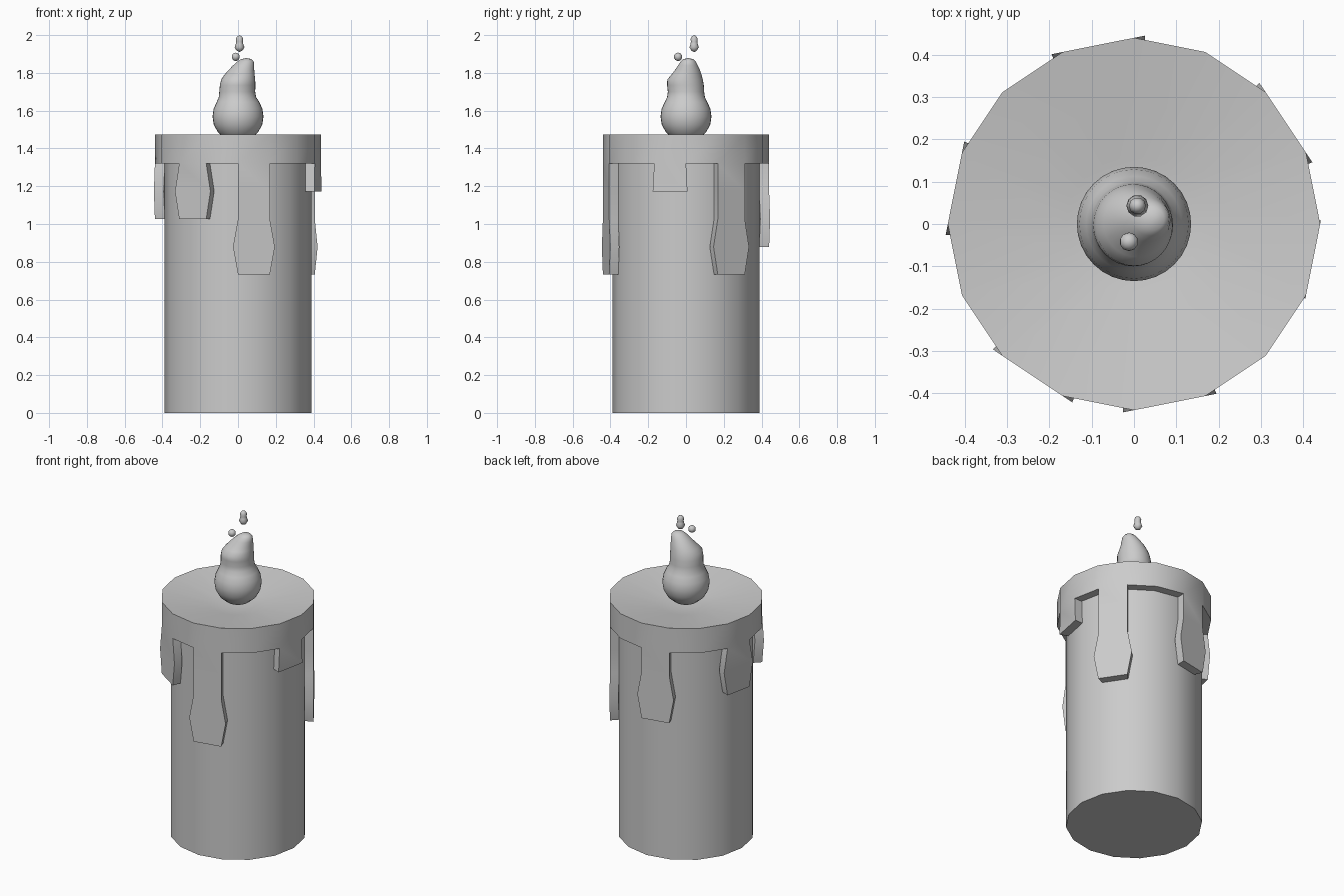
import bpy, bmesh, math
from mathutils import Vector

cube = bpy.data.objects.get("Cube")
if cube:
    bpy.data.objects.remove(cube, do_unlink=True)

GREY = (0.6, 0.6, 0.6, 1)
mat = bpy.data.materials.new("wax_grey")
mat.use_nodes = True
mat.diffuse_color = GREY
mat.node_tree.nodes["Principled BSDF"].inputs["Base Color"].default_value = GREY

SIDES = 16
R_OUT, R_IN = 0.44, 0.388      # wax rim and candle radius
Z_TOP, Z_RIM = 1.475, 1.32     # wax rim top and bottom
STEP = 0.147                   # height of one drip section


def finish(bm, name, angle=30):
    """Turn a bmesh into a smooth-by-angle object with the wax material."""
    bmesh.ops.recalc_face_normals(bm, faces=bm.faces)
    mesh = bpy.data.meshes.new(name)
    bm.to_mesh(mesh)
    bm.free()
    mesh.materials.append(mat)
    ob = bpy.data.objects.new(name, mesh)
    bpy.context.collection.objects.link(ob)
    bpy.ops.object.select_all(action='DESELECT')
    ob.select_set(True)
    bpy.context.view_layer.objects.active = ob
    bpy.ops.object.shade_smooth_by_angle(angle=math.radians(angle))
    return ob


def ring(bm, z, rx, ry=None, cx=0, cy=0, n=SIDES):
    ry = rx if ry is None else ry
    return [bm.verts.new((cx + rx * math.cos(math.tau * i / n),
                          cy + ry * math.sin(math.tau * i / n), z)) for i in range(n)]


def bridge(bm, a, b):
    n = len(a)
    for i in range(n):
        j = (i + 1) % n
        bm.faces.new((a[i], a[j], b[j], b[i]))


def fan(bm, loop, point):
    tip = bm.verts.new(point)
    for i in range(len(loop)):
        bm.faces.new((loop[i], loop[(i + 1) % len(loop)], tip))


# Candle body
bm = bmesh.new()
low, high = ring(bm, 0, R_IN), ring(bm, 1.38, R_IN)
bridge(bm, low, high)
bm.faces.new(low)
bm.faces.new(high)
finish(bm, "candle_body")

# Melted wax cap: dished top, rim wall and underside with drips
bm = bmesh.new()
inner = ring(bm, Z_RIM, R_IN)
outer = ring(bm, Z_RIM, R_OUT)
top = ring(bm, Z_TOP, R_OUT)
dish = ring(bm, 1.432, 0.16)
bridge(bm, outer, top)
bridge(bm, top, dish)
fan(bm, dish, (0, 0, 1.41))

# Segment index -> number of drip sections
drips = {1: 4, 4: 3, 7: 2, 10: 2, 12: 4, 15: 1}
for i in range(SIDES):
    j = (i + 1) % SIDES
    start = [outer[i], outer[j], inner[j], inner[i]]
    loop = start
    count = drips.get(i, 0)
    side = (outer[j].co - outer[i].co).normalized()
    for k in range(1, count + 1):
        # The drip swells just above its end
        swell = 0.027 if k == count - 1 else 0.008 if count == 1 else 0.0
        new = []
        for v, s in zip(start, (-1, 1, 1, -1)):
            new.append(bm.verts.new(v.co + side * s * swell - Vector((0, 0, STEP * k))))
        bridge(bm, loop, new)
        loop = new
    bm.faces.new(loop)
# Remove the hidden walls' doubled edges only where vertices coincide
bmesh.ops.remove_doubles(bm, verts=bm.verts, dist=1e-5)
finish(bm, "wax_cap_with_drips")

# Flame: lofted rings (z, centre x, centre y, radius x, radius y)
flame = [
    (1.437, 0, 0, .035, .035), (1.453, 0, 0, .068, .068), (1.485, 0, 0, .106, .106),
    (1.525, 0, 0, .128, .128), (1.568, 0, 0, .135, .135), (1.61, 0, 0, .129, .129),
    (1.645, 0, 0, .113, .113), (1.672, -.003, 0, .099, .100), (1.70, -.004, 0, .095, .096),
    (1.735, -.002, -.003, .094, .097), (1.765, .001, -.005, .090, .094),
    (1.79, .008, .002, .080, .080), (1.815, .018, .008, .068, .066),
    (1.84, .030, .010, .056, .052), (1.86, .040, .012, .043, .040),
    (1.873, .044, .012, .027, .026),
]
bm = bmesh.new()
loops = [ring(bm, z, rx, ry, cx, cy, 32) for z, cx, cy, rx, ry in flame]
for a, b in zip(loops, loops[1:]):
    bridge(bm, a, b)
fan(bm, loops[0], (0, 0, 1.433))
fan(bm, loops[-1], (.044, .012, 1.879))
finish(bm, "flame", 80)

# Round spark
bm = bmesh.new()
bmesh.ops.create_uvsphere(bm, u_segments=10, v_segments=8, radius=0.022)
bmesh.ops.translate(bm, verts=bm.verts, vec=(-.012, -.042, 1.885))
finish(bm, "round_spark", 80)

# Long spark with a slim waist
bm = bmesh.new()
profile = [(1.918, .016), (1.936, .026), (1.953, .020), (1.965, .018), (1.98, .020), (1.993, .013)]
loops = [ring(bm, z, r, r, .008, .043, 10) for z, r in profile]
for a, b in zip(loops, loops[1:]):
    bridge(bm, a, b)
fan(bm, loops[0], (.008, .043, 1.910))
fan(bm, loops[-1], (.008, .043, 2.0))
finish(bm, "long_spark", 80)
